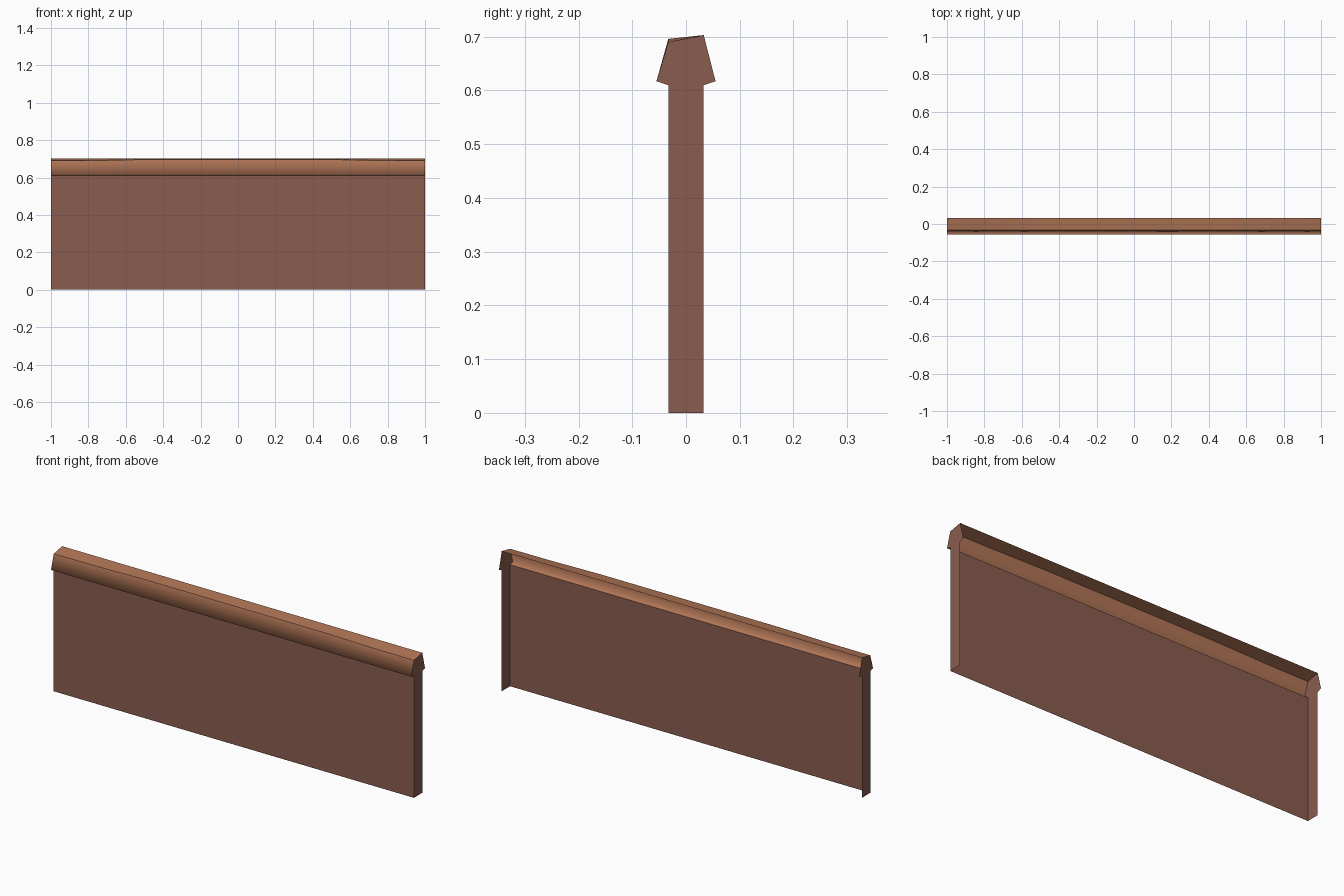
import bpy, bmesh

if "Cube" in bpy.data.objects:
    bpy.data.objects.remove(bpy.data.objects["Cube"])

def material(name, rgb):
    m = bpy.data.materials.new(name)
    lin = [((c / 255 + 0.055) / 1.055) ** 2.4 for c in rgb]
    m.diffuse_color = (*lin, 1)
    m.use_nodes = True
    m.node_tree.nodes["Principled BSDF"].inputs["Base Color"].default_value = m.diffuse_color
    return m

wall_mat = material("dark brown", (138, 92, 78))
cap_mat = material("light brown", (176, 117, 86))

W, LIP = 0.033, 0.055            # half thickness of wall and of cap
Z_WALL, Z_LIP, Z_BACK = 0.61, 0.617, 0.703
STATIONS = [(-1, .690), (-.77, .691), (-.5, .696), (.5, .696), (.77, .691), (1, .690)]

def add_object(name, bm, mat):
    me = bpy.data.meshes.new(name)
    bm.to_mesh(me)
    bm.free()
    me.materials.append(mat)
    ob = bpy.data.objects.new(name, me)
    bpy.context.collection.objects.link(ob)
    return ob

def strip(name, profile, mat, sharp_row=None, smooth=False):
    """Open sheet along x; profile(front_top_z) gives (y, z) points from bottom up."""
    bm = bmesh.new()
    rows = [[bm.verts.new((x, y, z)) for y, z in profile(t)] for x, t in STATIONS]
    for a, b in zip(rows, rows[1:]):
        for i in range(len(a) - 1):
            f = bm.faces.new((a[i], b[i], b[i + 1], a[i + 1]))
            f.smooth = smooth
        if sharp_row is not None:
            bm.edges.get((a[sharp_row], b[sharp_row])).smooth = False
    return add_object(name, bm, mat)

# front wall sheet (the back and underside are open)
strip("front_wall", lambda t: [(-W, 0), (-W, Z_WALL)], wall_mat)

# cap: lip, sloped front and top
strip("top_cap", lambda t: [(-W, Z_WALL), (-LIP, Z_LIP), (-W, t), (W, Z_BACK)],
      cap_mat, sharp_row=2, smooth=True)

# end panels with the full arrow-shaped outline
outline = [(-W, 0), (W, 0), (W, Z_WALL), (LIP, Z_LIP), (W, Z_BACK),
           (-W, STATIONS[0][1]), (-LIP, Z_LIP), (-W, Z_WALL)]
for side, x in (("left", -1), ("right", 1)):
    bm = bmesh.new()
    pts = outline if x > 0 else outline[::-1]
    bm.faces.new([bm.verts.new((x, y, z)) for y, z in pts])
    add_object(side + "_end", bm, wall_mat)
